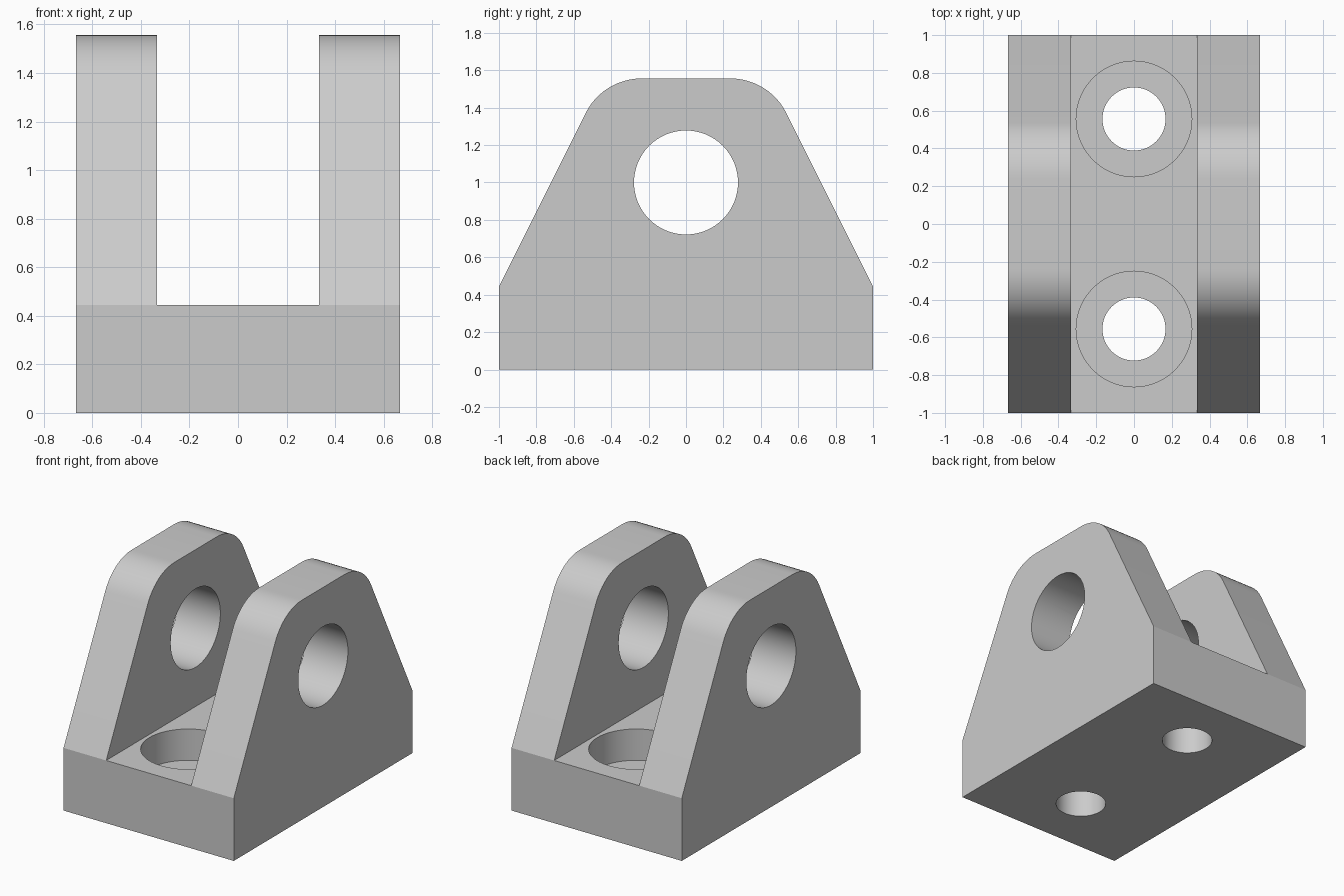
import bpy
import bmesh
import math
from mathutils import Vector

cube = bpy.data.objects.get("Cube")
if cube:
    bpy.data.objects.remove(cube, do_unlink=True)

HALF_W, HALF_L = 0.667, 1.0
BASE_H, TOP_Z = 0.444, 1.556
SLOT_HALF = 0.333

grey = bpy.data.materials.new("plain grey")
grey.use_nodes = True
grey.diffuse_color = (0.6, 0.6, 0.6, 1)
grey.node_tree.nodes["Principled BSDF"].inputs["Base Color"].default_value = (0.6, 0.6, 0.6, 1)


def fillet(before, corner, after, radius, steps=12):
    """Points of an arc rounding one corner of a profile."""
    a, b = (before - corner).normalized(), (after - corner).normalized()
    half = a.angle(b) / 2
    centre = corner + (a + b).normalized() * radius / math.sin(half)
    start = (corner + a * radius / math.tan(half) - centre).normalized()
    end = (corner + b * radius / math.tan(half) - centre).normalized()
    return [centre + start.slerp(end, i / steps) * radius for i in range(steps + 1)]


def finish(name, bm):
    bmesh.ops.recalc_face_normals(bm, faces=bm.faces)
    mesh = bpy.data.meshes.new(name)
    bm.to_mesh(mesh)
    bm.free()
    mesh.materials.append(grey)
    obj = bpy.data.objects.new(name, mesh)
    bpy.context.collection.objects.link(obj)
    return obj


def cylinder(name, radius, depth, location, rotation=(0, 0, 0)):
    bpy.ops.mesh.primitive_cylinder_add(vertices=64, radius=radius, depth=depth,
                                        location=location, rotation=rotation)
    obj = bpy.context.object
    obj.name = name
    obj.data.materials.append(grey)
    return obj


# Side profile with rounded shoulders, extruded across the full width
foot = Vector((0, HALF_L, 0))
shoulder = Vector((0, HALF_L, BASE_H))
corner = Vector((0, 0.444, TOP_Z))
middle = Vector((0, 0, TOP_Z))
half = [foot, shoulder] + fillet(shoulder, corner, middle, 0.333)
profile = half + [Vector((0, -p.y, p.z)) for p in reversed(half)]

bm = bmesh.new()
side = bm.faces.new([bm.verts.new(p - Vector((HALF_W, 0, 0))) for p in profile])
grown = bmesh.ops.extrude_face_region(bm, geom=[side])
bmesh.ops.translate(bm, vec=(2 * HALF_W, 0, 0),
                    verts=[v for v in grown["geom"] if isinstance(v, bmesh.types.BMVert)])
bracket = finish("clevis_bracket", bm)

# Slot between the two ears
bpy.ops.mesh.primitive_cube_add(size=2, location=(0, 0, BASE_H + 1.5))
slot = bpy.context.object
slot.name = "slot_cutter"
slot.scale = (SLOT_HALF, 1.5, 1.5)
slot.data.materials.append(grey)

# Pin hole through the ears, and counterbored bolt holes through the base
cutters = [slot, cylinder("pin_hole_cutter", 0.278, 3, (0, 0, 1), (0, math.pi / 2, 0))]
for label, y in (("front", -0.556), ("back", 0.556)):
    cutters.append(cylinder(label + "_counterbore_cutter", 0.306, 0.4, (0, y, 0.422)))
    cutters.append(cylinder(label + "_bolt_hole_cutter", 0.167, 1, (0, y, 0.1)))

bpy.ops.object.select_all(action="DESELECT")
bpy.context.view_layer.objects.active = bracket
bracket.select_set(True)
for cutter in cutters:
    cut = bracket.modifiers.new(cutter.name, "BOOLEAN")
    cut.operation = "DIFFERENCE"
    cut.solver = "EXACT"
    cut.object = cutter
    bpy.ops.object.modifier_apply(modifier=cut.name)
for cutter in cutters:
    bpy.data.objects.remove(cutter, do_unlink=True)

bpy.ops.object.shade_smooth_by_angle(angle=math.radians(25))
